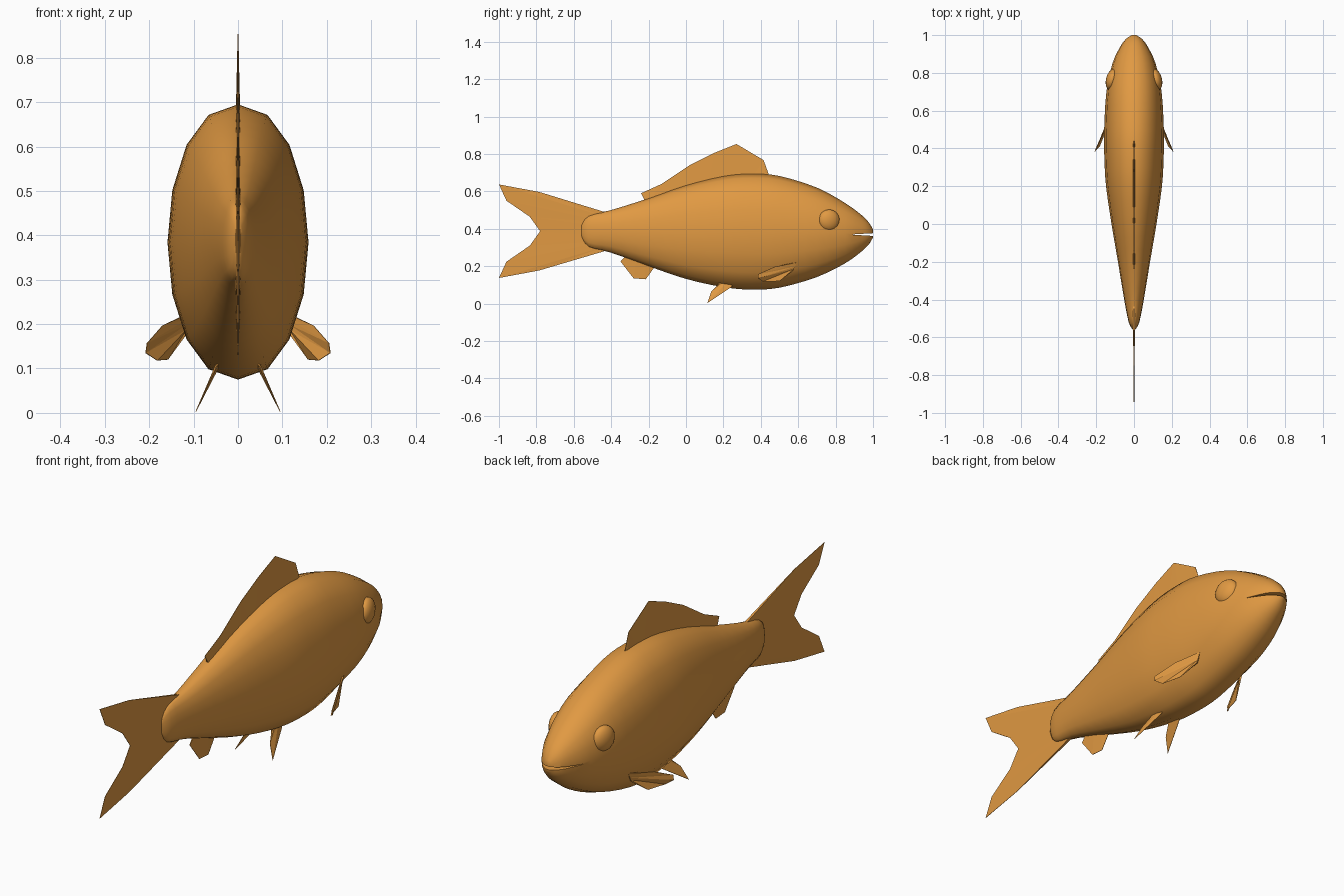
import bpy, bmesh, math
from mathutils import Vector, Matrix

cube = bpy.data.objects.get("Cube")
if cube:
    bpy.data.objects.remove(cube, do_unlink=True)

ORANGE = (0.75, 0.32, 0.055, 1)
orange = bpy.data.materials.new("warm orange")
orange.use_nodes = True
orange.diffuse_color = ORANGE
bsdf = next(n for n in orange.node_tree.nodes if n.type == "BSDF_PRINCIPLED")
bsdf.inputs["Base Color"].default_value = ORANGE


def make(name, bm):
    bmesh.ops.recalc_face_normals(bm, faces=bm.faces)
    mesh = bpy.data.meshes.new(name)
    bm.to_mesh(mesh)
    bm.free()
    mesh.materials.append(orange)
    obj = bpy.data.objects.new(name, mesh)
    bpy.context.collection.objects.link(obj)
    return obj


def activate(obj):
    bpy.ops.object.select_all(action="DESELECT")
    obj.select_set(True)
    bpy.context.view_layer.objects.active = obj


def smooth(obj, degrees):
    activate(obj)
    bpy.ops.object.shade_smooth_by_angle(angle=math.radians(degrees))


def catmull(a, b, c, d, t):
    return 0.5 * (2 * b + (c - a) * t + (2 * a - 5 * b + 4 * c - d) * t * t
                  + (3 * b - a - 3 * c + d) * t ** 3)


def loft(stations, sides=16, steps=3):
    """Body of oval rings; each station is y, top, bottom, half width."""
    pts = [Vector(s) for s in stations]
    ext = [pts[0]] + pts + [pts[-1]]
    rows = [catmull(*ext[i:i + 4], k / steps)
            for i in range(len(pts) - 1) for k in range(steps)] + [pts[-1]]
    bm = bmesh.new()
    rings = []
    for y, top, bottom, half in rows:
        ring = []
        for k in range(sides):
            a = math.tau * k / sides
            s = math.sin(a)
            x = math.copysign(abs(s) ** 0.9, s) * half if abs(s) > 1e-6 else 0
            ring.append(bm.verts.new(
                (x, y, (top + bottom) / 2 + math.cos(a) * (top - bottom) / 2)))
        rings.append(ring)
    for r0, r1 in zip(rings, rings[1:]):
        for k in range(sides):
            j = (k + 1) % sides
            bm.faces.new((r0[k], r0[j], r1[j], r1[k]))
    bm.faces.new(rings[0])
    bm.faces.new(rings[-1])
    return bm


def fin(name, root_a, root_b, edge, thick=0.006, thin=0.0008):
    """Blade between a straight root and an edge, thinning outward."""
    a, b = Vector(root_a), Vector(root_b)
    edge = [Vector(p) for p in edge]
    n = len(edge)
    normal = (b - a).cross(edge[n // 2] - a).normalized()
    bm = bmesh.new()
    sheets = []
    for s in (1, -1):
        roots = [bm.verts.new(a.lerp(b, i / (n - 1)) + normal * s * thick)
                 for i in range(n)]
        tips = [bm.verts.new(p + normal * s * thin) for p in edge]
        for i in range(n - 1):
            bm.faces.new((roots[i], roots[i + 1], tips[i + 1], tips[i]))
        sheets.append(roots + tips[::-1])
    top, low = sheets
    for i in range(2 * n):
        j = (i + 1) % (2 * n)
        bm.faces.new((top[i], top[j], low[j], low[i]))
    bmesh.ops.triangulate(bm, faces=bm.faces)
    return make(name, bm)


# Body, from tail stump to nose
body = make("body", loft([
    (-0.56, 0.42, 0.36, 0.006), (-0.52, 0.47, 0.302, 0.028),
    (-0.4, 0.50, 0.272, 0.052), (-0.2, 0.563, 0.2, 0.085),
    (0.0, 0.633, 0.132, 0.119), (0.2, 0.682, 0.088, 0.148),
    (0.35, 0.695, 0.075, 0.157), (0.5, 0.682, 0.085, 0.158),
    (0.7, 0.62, 0.142, 0.146), (0.85, 0.538, 0.215, 0.114),
    (0.94, 0.472, 0.28, 0.072), (0.98, 0.43, 0.32, 0.042),
    (1.0, 0.395, 0.355, 0.012)]))

# Mouth slit, a wedge cut from the nose
bm = bmesh.new()
ends = [[bm.verts.new((x, y, z)) for y, z in
         ((0.875, 0.369), (1.03, 0.360), (1.03, 0.378))] for x in (-0.3, 0.3)]
bm.faces.new(ends[0])
bm.faces.new(ends[1])
for i in range(3):
    j = (i + 1) % 3
    bm.faces.new((ends[0][i], ends[0][j], ends[1][j], ends[1][i]))
cutter = make("mouth_cutter", bm)
cutter.hide_render = True
mod = body.modifiers.new("mouth", "BOOLEAN")
mod.operation = "DIFFERENCE"
mod.solver = "EXACT"
mod.object = cutter
activate(body)
bpy.ops.object.modifier_apply(modifier=mod.name)
bpy.data.objects.remove(cutter, do_unlink=True)
smooth(body, 50)

# Fins on the centre line
fin("dorsal_fin", (0, -0.21, 0.53), (0, 0.43, 0.65),
    [(0, y, z) for y, z in ((-0.24, 0.59), (-0.13, 0.64), (0.02, 0.74),
                            (0.15, 0.805), (0.27, 0.853), (0.415, 0.767),
                            (0.45, 0.67))])
half_tail = [(-0.785, 0.21), (-1.0, 0.25), (-0.96, 0.163), (-0.835, 0.077)]
tail_edge = (half_tail + [(-0.78, 0)] + [(y, -h) for y, h in half_tail[::-1]])
fin("tail_fin", (0, -0.42, 0.485), (0, -0.42, 0.285),
    [(0, y, 0.387 + h) for y, h in tail_edge])
fin("anal_fin", (0, -0.30, 0.28), (0, -0.18, 0.25),
    [(0, y, z) for y, z in ((-0.35, 0.225), (-0.28, 0.135),
                            (-0.215, 0.13), (-0.165, 0.2))])

# Paired fins and eyes
for side, s in (("left", 1), ("right", -1)):
    fin(side + "_pelvic_fin", (s * 0.042, 0.18, 0.125), (s * 0.042, 0.25, 0.115),
        [(s * 0.05, 0.17, 0.1), (s * 0.067, 0.135, 0.065),
         (s * 0.095, 0.115, 0.003), (s * 0.05, 0.245, 0.09)], 0.004)
    fin(side + "_pectoral_fin", (s * 0.12, 0.59, 0.22), (s * 0.12, 0.57, 0.175),
        [(s * 0.17, 0.475, 0.197), (s * 0.205, 0.385, 0.157),
         (s * 0.208, 0.385, 0.135), (s * 0.182, 0.41, 0.118),
         (s * 0.158, 0.5, 0.12)], 0.004)
    bm = bmesh.new()
    bmesh.ops.create_uvsphere(
        bm, u_segments=20, v_segments=12, radius=1,
        matrix=Matrix.Translation((s * 0.116, 0.765, 0.445))
        @ Matrix.Rotation(s * 0.25, 4, "Z")
        @ Matrix.Diagonal((0.032, 0.058, 0.058, 1)))
    smooth(make(side + "_eye", bm), 60)
